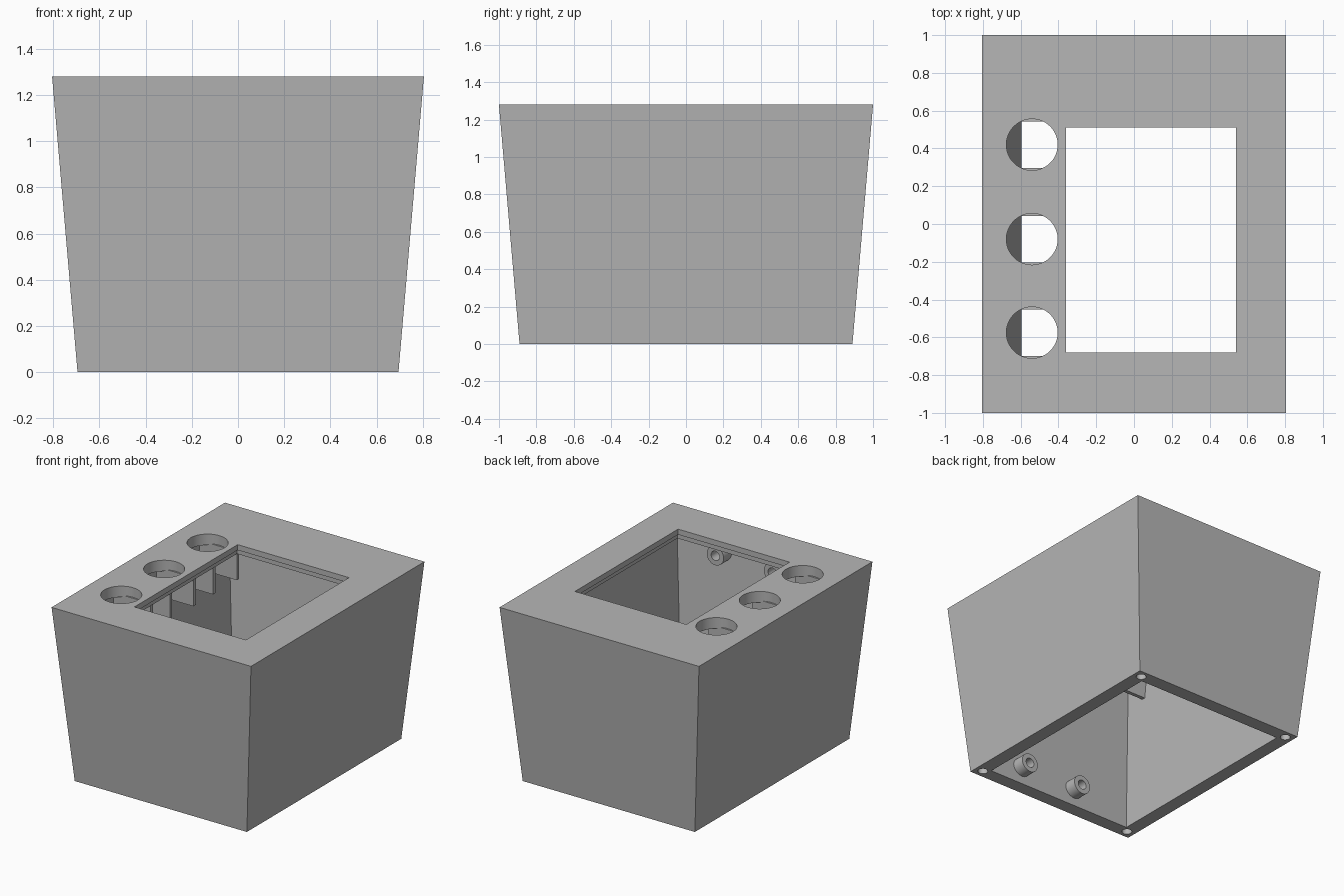
import bpy, bmesh, math
from mathutils import Matrix

default = bpy.data.objects.get("Cube")
if default:
    bpy.data.objects.remove(default, do_unlink=True)

HEIGHT, WALL, PLATE = 1.28, 0.10, 0.08
SLOPE = 0.086
WINDOW_X, WINDOW_Y = (-0.36, 0.54), (-0.68, 0.51)
HOLE_X, HOLE_YS = -0.54, (0.42, -0.08, -0.575)

grey = bpy.data.materials.new("plain grey")
grey.use_nodes = True
colour = (0.47, 0.47, 0.47, 1)
grey.diffuse_color = colour
grey.node_tree.nodes["Principled BSDF"].inputs["Base Color"].default_value = colour


def half_size(z, inset=0.0):
    """Half width and half depth of the tapered body at a height."""
    return 0.695 + SLOPE * z - inset, 0.89 + SLOPE * z - inset


def finish(name, bm):
    bmesh.ops.recalc_face_normals(bm, faces=bm.faces)
    mesh = bpy.data.meshes.new(name)
    bm.to_mesh(mesh)
    bm.free()
    mesh.materials.append(grey)
    obj = bpy.data.objects.new(name, mesh)
    bpy.context.collection.objects.link(obj)
    return obj


def frustum(name, z0, z1, inset):
    bm = bmesh.new()
    bmesh.ops.create_cube(bm, size=2)
    for v in bm.verts:
        z = z0 if v.co.z < 0 else z1
        hx, hy = half_size(z, inset)
        v.co = (v.co.x * hx, v.co.y * hy, z)
    return finish(name, bm)


def box(name, xs, ys, zs):
    bm = bmesh.new()
    bmesh.ops.create_cube(bm, size=1)
    for v in bm.verts:
        v.co = [r[0] if c < 0 else r[1] for c, r in zip(v.co, (xs, ys, zs))]
    return finish(name, bm)


def cylinder(name, centre, radius, depth, along_y=False):
    bm = bmesh.new()
    turn = Matrix.Rotation(math.pi / 2 if along_y else 0, 4, 'X')
    bmesh.ops.create_cone(bm, cap_ends=True, segments=48, radius1=radius,
                          radius2=radius, depth=depth,
                          matrix=Matrix.Translation(centre) @ turn)
    return finish(name, bm)


def select(obj):
    bpy.ops.object.select_all(action='DESELECT')
    obj.select_set(True)
    bpy.context.view_layer.objects.active = obj


def cut(obj, cutter):
    """Subtract the cutter and discard it."""
    select(obj)
    mod = obj.modifiers.new("cut", 'BOOLEAN')
    mod.operation, mod.solver, mod.object = 'DIFFERENCE', 'EXACT', cutter
    bpy.ops.object.modifier_apply(modifier=mod.name)
    bpy.data.objects.remove(cutter, do_unlink=True)


def smooth(obj):
    select(obj)
    bpy.ops.object.shade_smooth_by_angle(angle=math.radians(30))


# Tapered shell, open underneath
housing = frustum("housing", 0, HEIGHT, 0)
cut(housing, frustum("cavity_cutter", -0.05, HEIGHT - PLATE, WALL))

# Window with a slightly wider seat on its underside
cut(housing, box("window_cutter", WINDOW_X, WINDOW_Y, (1.1, 1.4)))
cut(housing, box("seat_cutter", (WINDOW_X[0] - 0.02, WINDOW_X[1] + 0.02),
                 (WINDOW_Y[0] - 0.02, WINDOW_Y[1] + 0.02), (1.1, HEIGHT - 0.04)))

# Row of round button holes
for y in HOLE_YS:
    cut(housing, cylinder("button_cutter", (HOLE_X, y, HEIGHT), 0.136, 0.3))

# Screw holes in the corners of the bottom rim
for sx in (-1, 1):
    for sy in (-1, 1):
        cut(housing, cylinder("screw_cutter", (sx * 0.635, sy * 0.832, 0), 0.034, 0.3))
smooth(housing)

# Pair of hanging tabs beside each button hole
for i, y in enumerate(HOLE_YS):
    for side, s in (("back", 1), ("front", -1)):
        edges = sorted((y + s * 0.123, y + s * 0.15))
        box(f"button_tab_{side}_{i + 1}", (-0.69, -0.39), edges,
            (1.0, HEIGHT - PLATE + 0.01))

# Hollow mounting bosses on the inside of the front wall
for level, z in (("lower", 0.13), ("upper", 1.1)):
    for side, x in (("left", 0.32), ("right", -0.14)):
        wall_y = -half_size(z, WALL)[1]
        boss = cylinder(f"{level}_{side}_boss", (x, wall_y + 0.03, z), 0.068, 0.12, True)
        cut(boss, cylinder("bore_cutter", (x, wall_y + 0.07, z), 0.034, 0.14, True))
        smooth(boss)
